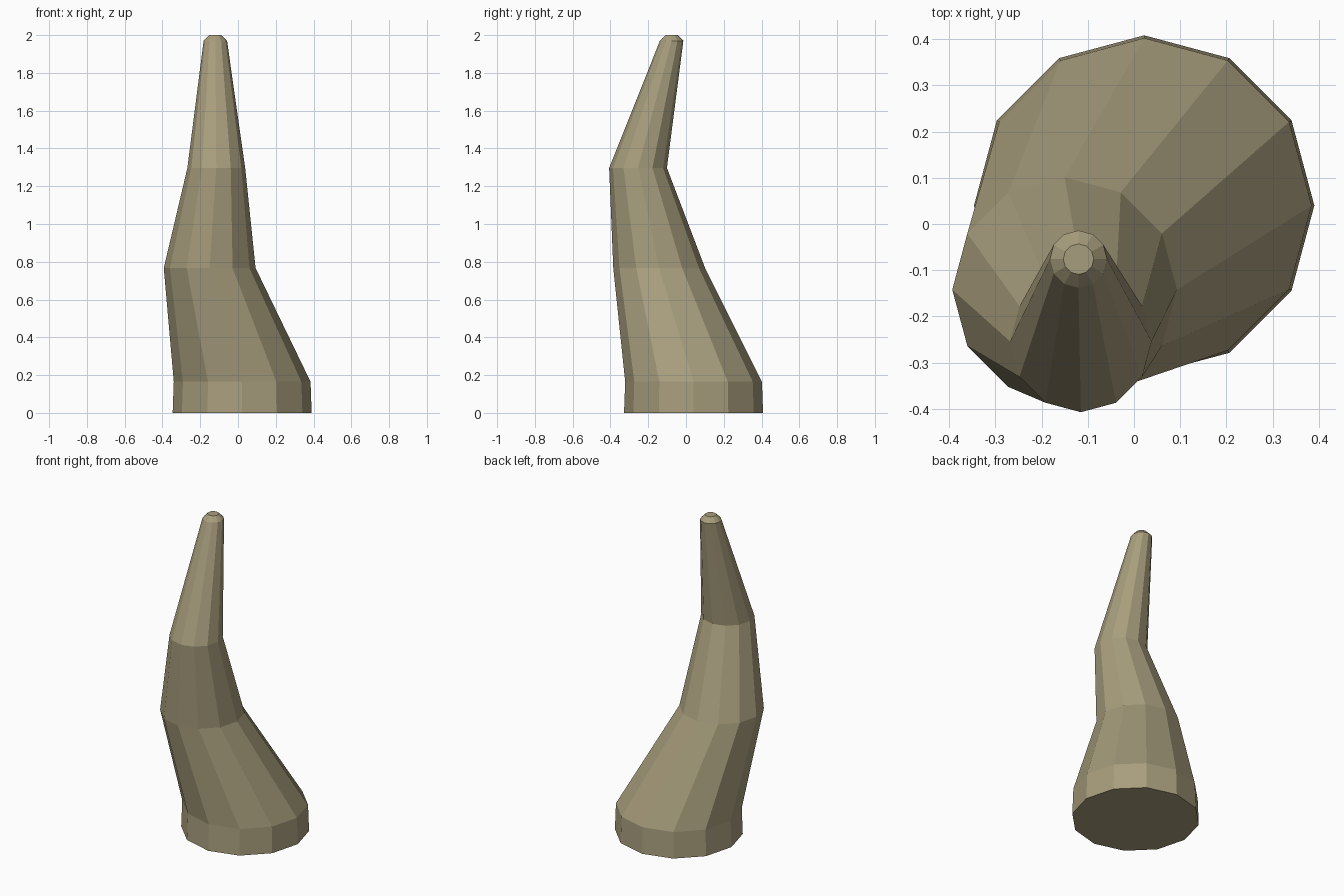
import bpy, bmesh, math

if "Cube" in bpy.data.objects:
    bpy.data.objects.remove(bpy.data.objects["Cube"])

SIDES = 12
# Horn cross-sections: centre x, centre y, height, radius
RINGS = [
    (0.022, 0.040, 0.00, 0.368),
    (0.022, 0.040, 0.165, 0.362),
    (-0.150, -0.142, 0.767, 0.243),
    (-0.115, -0.254, 1.297, 0.153),
    (-0.120, -0.076, 1.97, 0.062),
    (-0.120, -0.076, 2.00, 0.033),
]

# Horn colour
mat = bpy.data.materials.new("horn_khaki")
mat.diffuse_color = (0.39, 0.34, 0.205, 1)
mat.use_nodes = True
mat.node_tree.nodes["Principled BSDF"].inputs["Base Color"].default_value = mat.diffuse_color

# Bent, tapering horn: bridge the rings and cap both ends
bm = bmesh.new()
loops = []
for cx, cy, z, r in RINGS:
    loops.append([bm.verts.new((cx + r * math.cos(math.tau * i / SIDES),
                                cy + r * math.sin(math.tau * i / SIDES), z))
                  for i in range(SIDES)])
for low, high in zip(loops, loops[1:]):
    for i in range(SIDES):
        j = (i + 1) % SIDES
        bm.faces.new((low[i], low[j], high[j], high[i]))
bm.faces.new(loops[0][::-1])
bm.faces.new(loops[-1])

mesh = bpy.data.meshes.new("horn")
bm.to_mesh(mesh)
bm.free()
mesh.materials.append(mat)
horn = bpy.data.objects.new("horn", mesh)
bpy.context.collection.objects.link(horn)
